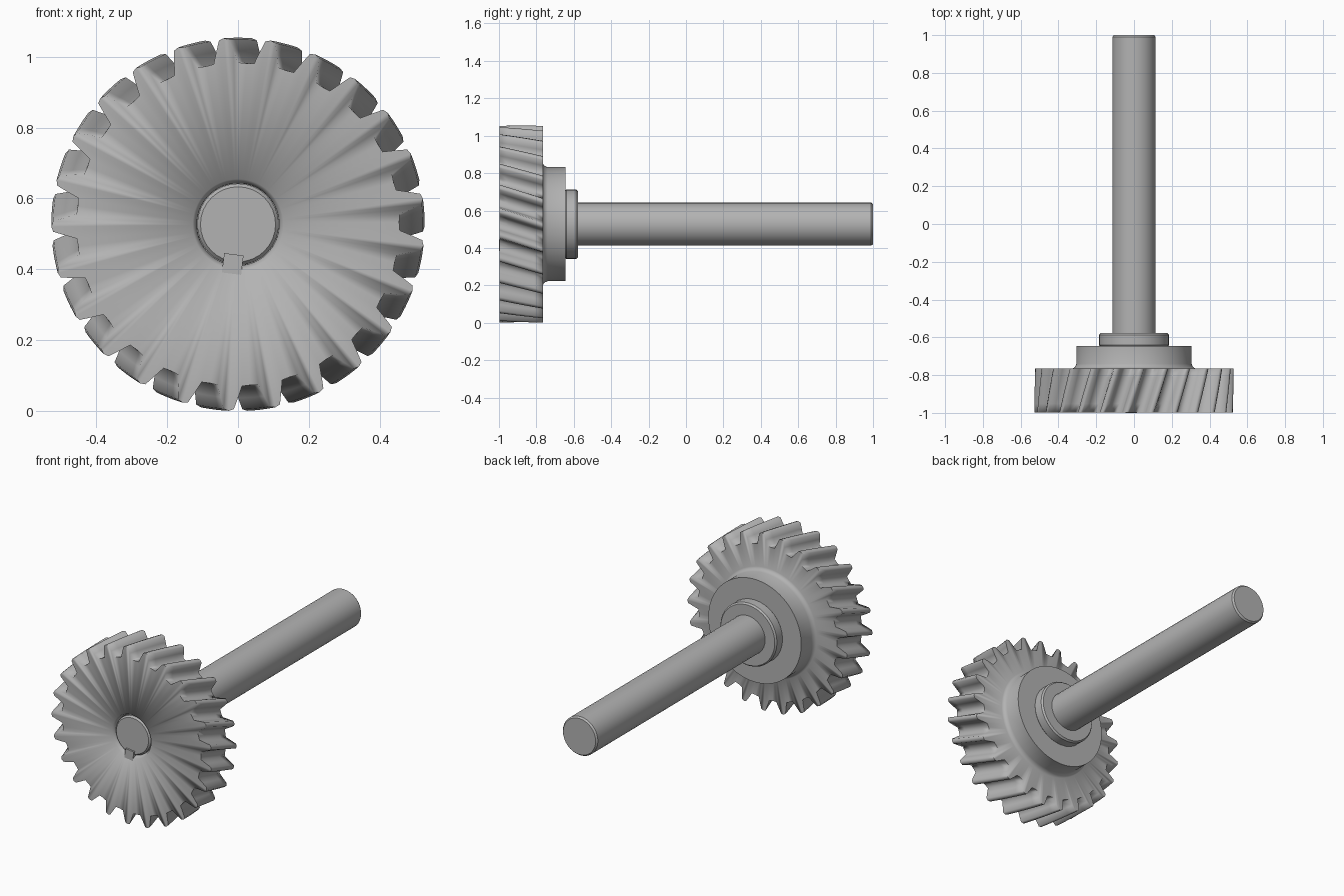
import bpy, bmesh
from math import sin, cos, pi, radians
from mathutils import Matrix

cube = bpy.data.objects.get("Cube")
if cube:
    bpy.data.objects.remove(cube, do_unlink=True)

R = 0.527          # outer radius and axle height
TEETH = 25
TWIST = 0.15       # helix twist across the gear width
PHASE = 0.0

steel = bpy.data.materials.new("grey steel")
steel.use_nodes = True
steel.diffuse_color = (0.45, 0.45, 0.45, 1)
steel.node_tree.nodes["Principled BSDF"].inputs["Base Color"].default_value = (0.45, 0.45, 0.45, 1)


def finish(bm, name, angle):
    bmesh.ops.recalc_face_normals(bm, faces=bm.faces)
    mesh = bpy.data.meshes.new(name)
    bm.to_mesh(mesh)
    bm.free()
    obj = bpy.data.objects.new(name, mesh)
    bpy.context.collection.objects.link(obj)
    mesh.materials.append(steel)
    bpy.ops.object.select_all(action="DESELECT")
    obj.select_set(True)
    bpy.context.view_layer.objects.active = obj
    bpy.ops.object.shade_smooth_by_angle(angle=radians(angle))
    return obj


def skin(bm, rings, closed):
    """Join rings of equal count, each a list of (angle, radius, y)."""
    loops = [[bm.verts.new((r * sin(a), y, R + r * cos(a))) for a, r, y in ring]
             for ring in rings]
    pairs = list(zip(loops, loops[1:]))
    if closed:
        pairs.append((loops[-1], loops[0]))
    for low, high in pairs:
        for i in range(len(low)):
            j = (i + 1) % len(low)
            bm.faces.new((low[i], low[j], high[j], high[i]))
    if not closed:
        bm.faces.new(loops[0])
        bm.faces.new(loops[-1])


# Helical gear with hub: one tooth as (fraction of pitch, radius)
TOOTH = [(0.0, 0.457), (0.2, 0.455), (0.4, 0.457), (0.5, 0.49),
         (0.59, 0.522), (0.7, R), (0.81, 0.522), (0.9, 0.49)]
PITCH = 2 * pi / TEETH
outline = [((t + f) * PITCH, r) for t in range(TEETH) for f, r in TOOTH]


def round_ring(r, y, turn):
    return [(a + turn + PHASE, r, y) for a, _ in outline]


rings = [round_ring(0.116, -0.97, 0), round_ring(0.128, -0.998, 0)]
for k in range(6):
    rings.append([(a + TWIST * k / 5 + PHASE, r, -0.998 + 0.233 * k / 5) for a, r in outline])
for r, y in [(0.325, -0.765), (0.312, -0.757), (0.305, -0.74), (0.305, -0.645),
             (0.116, -0.645)]:
    rings.append(round_ring(r, y, TWIST))
bm = bmesh.new()
skin(bm, rings, True)
finish(bm, "helical_gear", 80)


def turned(name, profile, sides=32, angle=30):
    bm = bmesh.new()
    skin(bm, [[(2 * pi * i / sides, r, y) for i in range(sides)] for r, y in profile], False)
    return finish(bm, name, angle)


# Shaft and stop collar
turned("shaft", [(0.106, -0.99), (0.115, -0.98), (0.115, 0.99), (0.107, 1.0)])
turned("collar", [(0.178, -0.65), (0.186, -0.64), (0.186, -0.588), (0.178, -0.578)])

# Drive key
bm = bmesh.new()
bmesh.ops.create_cube(bm, size=1, matrix=Matrix.Translation((-0.015, -0.9, 0.415))
                      @ Matrix.Rotation(radians(7), 4, "Y")
                      @ Matrix.Diagonal((0.055, 0.2, 0.055, 1)))
finish(bm, "drive_key", 30)
